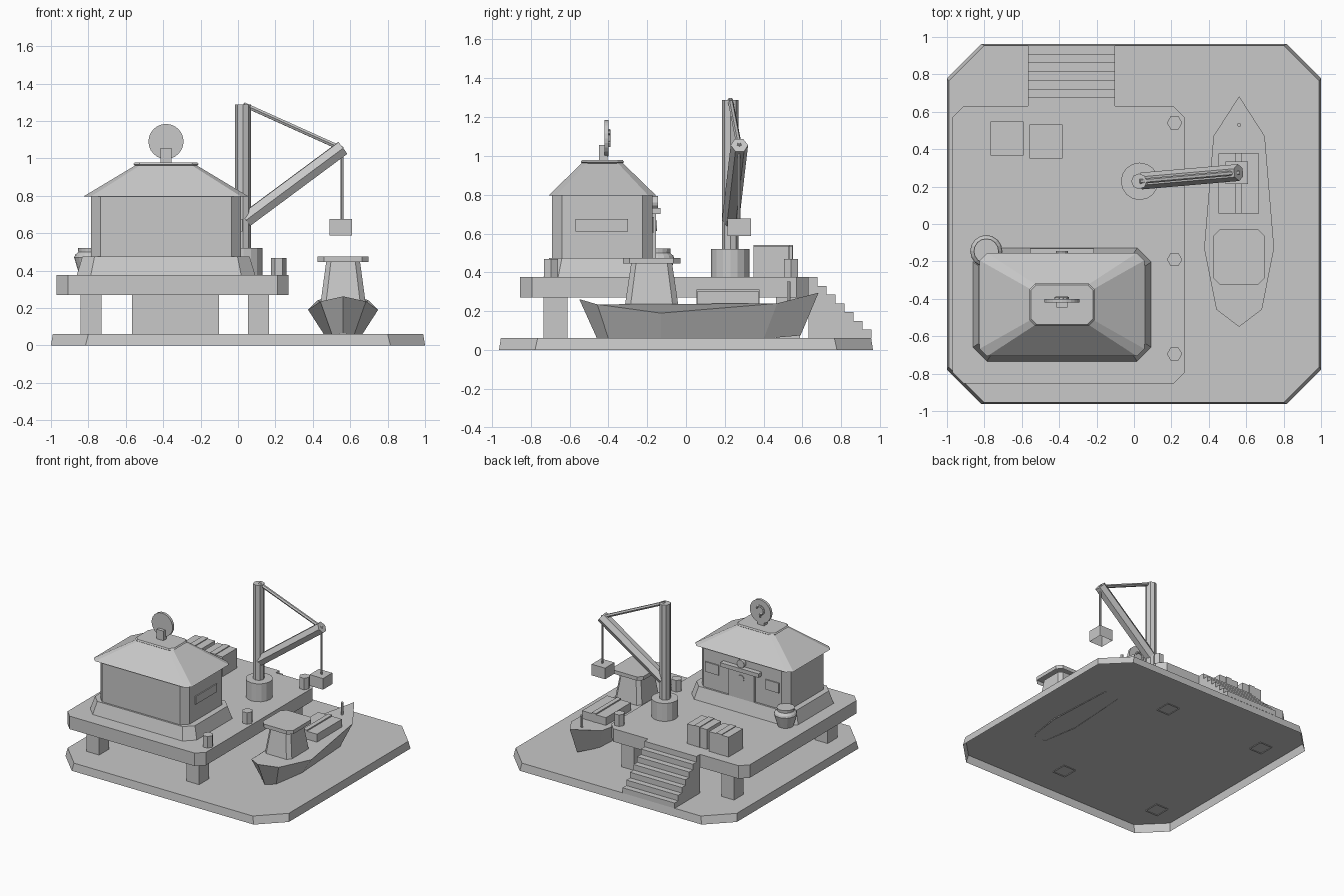
import bpy
import math
from mathutils import Vector

if "Cube" in bpy.data.objects:
    bpy.data.objects.remove(bpy.data.objects["Cube"])

grey = bpy.data.materials.new("plain_grey")
grey.use_nodes = True
tone = (0.58, 0.58, 0.58, 1)
grey.diffuse_color = tone
grey.node_tree.nodes["Principled BSDF"].inputs["Base Color"].default_value = tone


def loft(name, rings, closed=False):
    """Shell through equal rings, capped at the end; closed also caps the start."""
    n = len(rings[0])
    verts = [p for ring in rings for p in ring]
    faces = [tuple(reversed(range(n)))] if closed else []
    for k in range(len(rings) - 1):
        for i in range(n):
            j = (i + 1) % n
            faces.append((k * n + i, k * n + j, k * n + n + j, k * n + n + i))
    faces.append(tuple(range(len(verts) - n, len(verts))))
    mesh = bpy.data.meshes.new(name)
    mesh.from_pydata(verts, [], faces)
    mesh.materials.append(grey)
    obj = bpy.data.objects.new(name, mesh)
    bpy.context.scene.collection.objects.link(obj)
    return obj


def outline(cx, cy, hx, hy, cut, z):
    """Rectangle with cut corners, counter-clockwise."""
    pts = [(hx, -hy + cut), (hx, hy - cut), (hx - cut, hy), (-hx + cut, hy),
           (-hx, hy - cut), (-hx, -hy + cut), (-hx + cut, -hy), (hx - cut, -hy)]
    return [(cx + x, cy + y, z) for x, y in pts]


def slab(name, centre, *levels):
    """Cut-corner shell; each level is (half x, half y, corner cut, z)."""
    return loft(name, [outline(*centre, *level) for level in levels])


def box(name, x0, x1, y0, y1, z0, z1):
    return loft(name, [[(x0, y0, z), (x1, y0, z), (x1, y1, z), (x0, y1, z)]
                       for z in (z0, z1)])


def rod(name, start, end, radius, sides=6):
    a, b = Vector(start), Vector(end)
    turn = (b - a).to_track_quat('Z', 'Y')
    circle = [turn @ Vector((radius * math.cos(t), radius * math.sin(t), 0))
              for t in (math.tau * i / sides for i in range(sides))]
    return loft(name, [[p + c for c in circle] for p in (a, b)], closed=True)


def lathe(name, cx, cy, profile, sides=16):
    return loft(name, [[(cx + r * math.cos(math.tau * i / sides),
                         cy + r * math.sin(math.tau * i / sides), z)
                        for i in range(sides)] for r, z in profile])


# Ground plate (open underneath), raised deck and its legs
slab("ground_plate", (0, 0), (1, 0.963, 0.185, 0), (0.99, 0.954, 0.19, 0.062))
DECK = 0.375
slab("deck", (-0.35, -0.112), (0.62, 0.742, 0.06, 0.27), (0.62, 0.742, 0.06, DECK))
for x in (-0.785, 0.11):
    for y in (-0.672, 0.525):
        box("deck_leg", x - 0.056, x + 0.056, y - 0.062, y + 0.062, 0.055, 0.3)

# Stairs
for i in range(7):
    y = 0.63 + i * 0.0465
    box("stair_step", -0.567, -0.102, y, y + 0.0465, 0.062, DECK - i * 0.045)

# House
home = (-0.385, -0.431)
slab("house_plinth", home, (0.477, 0.303, 0.075, DECK), (0.447, 0.273, 0.065, 0.475))
slab("house_walls", home, (0.4, 0.258, 0.05, 0.47), (0.4, 0.258, 0.05, 0.81))
slab("house_roof", home, (0.44, 0.276, 0.04, 0.797), (0.155, 0.1, 0.025, 0.968))
slab("roof_cap", home, (0.165, 0.102, 0.03, 0.96), (0.175, 0.112, 0.03, 0.968),
     (0.167, 0.105, 0.03, 0.978))
WALL = home[1] + 0.258
box("door", -0.5, -0.27, WALL - 0.01, WALL + 0.018, 0.475, 0.7)
box("door_canopy", -0.557, -0.213, WALL - 0.01, WALL + 0.041, 0.7, 0.732)
for z, r, depth in ((0.76, 0.033, 0.028), (0.64, 0.028, 0.023)):
    rod("door_disc", (-0.385, WALL - 0.01, z), (-0.385, WALL + depth, z), r, 12)
for x in (-0.655, -0.115):
    box("back_window", x - 0.06, x + 0.06, WALL - 0.01, WALL + 0.009, 0.605, 0.685)
box("side_window", 0.005, 0.023, -0.57, -0.3, 0.61, 0.675)

# Round roof sign with a hook shape on its back
box("sign_stand", -0.415, -0.355, -0.447, -0.405, 0.97, 1.055)
rod("sign_disc", (-0.385, -0.421, 1.09), (-0.385, -0.4, 1.09), 0.094, 24)
hook = [(-0.385, -0.396, 1.045)]
for i in range(9):
    t = -math.pi / 2 + i * math.pi * 1.4 / 8
    hook.append((-0.385 - 0.033 * math.cos(t), -0.396, 1.1 + 0.033 * math.sin(t)))
for a, b in zip(hook, hook[1:]):
    rod("sign_hook", a, b, 0.008)

# Pot beside the house
lathe("pot", -0.79, -0.145, [(0.058, DECK), (0.086, 0.47), (0.08, 0.485),
                             (0.064, 0.5), (0.066, 0.522)])

# Bollards
for y in (0.541, -0.19, -0.695):
    rod("bollard", (0.217, y, DECK), (0.217, y, 0.468), 0.041)


# Crates with a raised strap
def crate(name, x, y, hx, hy, z0, z1, strap, rise):
    box(name, x - hx, x + hx, y - hy, y + hy, z0, z1)
    box(name + "_strap", x - strap, x + strap, y - hy - 0.002, y + hy + 0.002, z0, z1 + rise)


for x, y in ((-0.678, 0.457), (-0.471, 0.44)):
    crate("deck_crate", x, y, 0.088, 0.091, DECK, 0.535, 0.025, 0.006)

# Crane
rod("crane_base", (0.03, 0.228, DECK), (0.03, 0.228, 0.52), 0.1, 16)
rod("crane_post", (0.027, 0.228, 0.5), (0.027, 0.228, 1.288), 0.042, 8)
rod("crane_boom", (0.04, 0.23, 0.67), (0.559, 0.275, 1.055), 0.045)
rod("crane_stay", (0.03, 0.228, 1.288), (0.559, 0.275, 1.05), 0.014)
rod("crane_rope", (0.557, 0.275, 1.05), (0.557, 0.275, 0.67), 0.008)
box("crane_load", 0.49, 0.61, 0.215, 0.335, 0.587, 0.677)

# Boat hull: (y, half width, z) along the floor and along the gunwale
BX = 0.562
rail = [(-0.55, 0, 0.262), (-0.457, 0.122, 0.235), (-0.13, 0.187, 0.19),
        (0.47, 0.137, 0.24), (0.683, 0, 0.295)]
floor = [(-0.46, 0, 0.063), (-0.4, 0.06, 0.06), (-0.13, 0.1, 0.055),
         (0.4, 0.07, 0.058), (0.59, 0, 0.075)]


def hull_ring(line):
    right = [(BX + w, y, z) for y, w, z in line]
    left = [(BX - w, y, z) for y, w, z in reversed(line[1:-1])]
    return right + left


loft("boat_hull", [hull_ring(floor), hull_ring(rail)])

# Boat cabin, cargo and mast
cabin = (BX, -0.177)
slab("boat_cabin", cabin, (0.127, 0.145, 0.03, 0.18), (0.09, 0.105, 0.025, 0.45))
slab("cabin_roof", cabin, (0.137, 0.148, 0.035, 0.445), (0.137, 0.148, 0.035, 0.475))
crate("boat_cargo", BX - 0.002, 0.217, 0.107, 0.16, 0.17, 0.302, 0.018, 0.01)
rod("boat_mast", (BX, 0.53, 0.2), (BX, 0.53, 0.352), 0.011)
